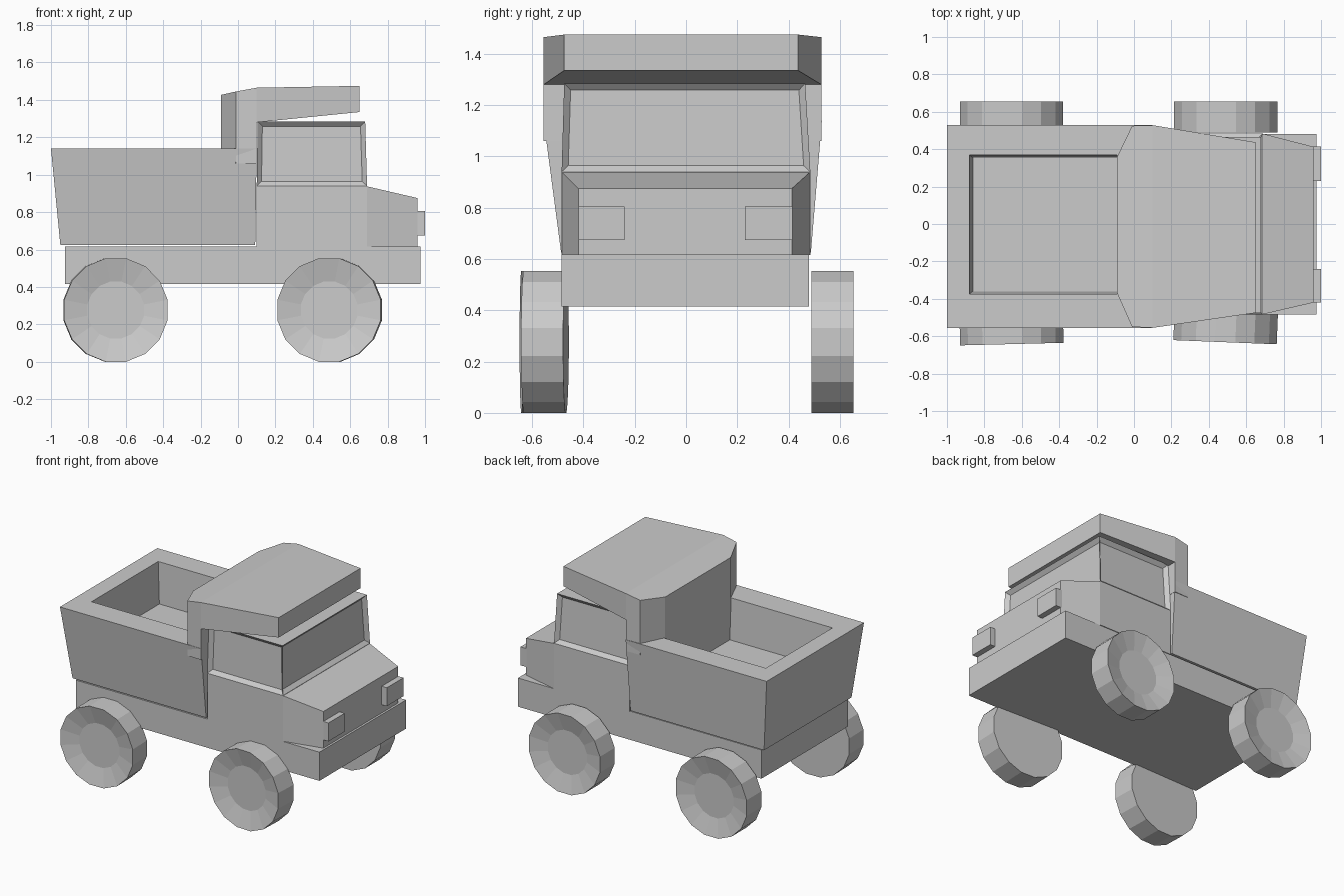
import bpy, bmesh
from math import cos, sin, pi
from mathutils import Matrix

if "Cube" in bpy.data.objects:
    bpy.data.objects.remove(bpy.data.objects["Cube"])


def loft(rings):
    """Join rings of points with quads and cap both ends."""
    bm = bmesh.new()
    vs = [[bm.verts.new(p) for p in r] for r in rings]
    n = len(vs[0])
    for a, b in zip(vs, vs[1:]):
        for i in range(n):
            j = (i + 1) % n
            bm.faces.new((a[i], a[j], b[j], b[i]))
    bm.faces.new(vs[0])
    bm.faces.new(vs[-1])
    bmesh.ops.recalc_face_normals(bm, faces=bm.faces)
    bm.normal_update()
    return bm


def finish(name, bm):
    me = bpy.data.meshes.new(name)
    bm.to_mesh(me)
    bm.free()
    ob = bpy.data.objects.new(name, me)
    bpy.context.collection.objects.link(ob)
    return ob


def flat(x0, x1, y0, y1, z):
    """Horizontal rectangle."""
    return [(x0, y0, z), (x1, y0, z), (x1, y1, z), (x0, y1, z)]


def upright(x, y0, y1, z0, z1):
    """Rectangle facing along x."""
    return [(x, y0, z0), (x, y1, z0), (x, y1, z1), (x, y0, z1)]


# Chassis slab
finish("chassis", loft([flat(-.925, .975, -.485, .48, .415),
                        flat(-.925, .975, -.485, .48, .617)]))

# Dump bed: flared tub with thick walls
finish("dump_bed", loft([flat(-.95, .092, -.487, .487, .625),
                         flat(-1.0, .10, -.555, .53, 1.14),
                         flat(-.88, -.09, -.375, .368, 1.14),
                         flat(-.862, -.09, -.36, .355, .85)]))

# Cab with recessed windows
bm = loft([flat(.10, .69, -.485, .485, .615),
           flat(.10, .69, -.485, .485, .94),
           flat(.105, .68, -.475, .465, 1.285)])
windows = [f for f in bm.faces
           if f.calc_center_median().z > 1.0 and abs(f.normal.z) < .5 and f.normal.x > -.5]
bmesh.ops.inset_individual(bm, faces=windows, thickness=.036, depth=-.025)
finish("cab", bm)

# Hood, tapering to the front
finish("hood", loft([upright(.68, -.485, .485, .615, .94),
                     upright(.96, -.42, .413, .615, .875)]))

# Headlights
for side, y0, y1 in (("right", -.42, -.24), ("left", .23, .415)):
    finish("headlight_" + side, loft([upright(.95, y0, y1, .675, .805),
                                      upright(1.0, y0, y1, .675, .805)]))

# Cab guard: roof canopy with a pillar dropping onto the bed wall
bm = loft([upright(-.09, -.37, .36, 1.28, 1.427),
           upright(-.01, -.55, .525, 1.28, 1.445),
           upright(.10, -.555, .528, 1.28, 1.465),
           upright(.65, -.475, .437, 1.335, 1.475)])
under = [f for f in bm.faces if f.normal.z < -.5 and f.calc_center_median().x < .1]
new = bmesh.ops.extrude_face_region(bm, geom=under)["geom"]
bmesh.ops.translate(bm, vec=(0, 0, -.22),
                    verts=[g for g in new if isinstance(g, bmesh.types.BMVert)])
bmesh.ops.recalc_face_normals(bm, faces=bm.faces)
finish("cab_guard", bm)


# Wheels: 16-sided, dished on the outer side
def circle(r, y):
    return [(r * cos(2 * pi * (i + .5) / 16), y, r * sin(2 * pi * (i + .5) / 16))
            for i in range(16)]


for name, x, y, side, yaw in (("rear_right", -.655, -.56, -1, .025),
                              ("front_right", .49, -.55, -1, -.04),
                              ("rear_left", -.655, .572, 1, 0),
                              ("front_left", .49, .572, 1, 0)):
    bm = loft([circle(.282, -.082 * side), circle(.282, .082 * side),
               circle(.155, .05 * side)])
    bmesh.ops.transform(bm, matrix=Matrix.Translation((x, y, .283)) @ Matrix.Rotation(yaw, 4, 'Z'),
                        verts=bm.verts)
    bmesh.ops.translate(bm, vec=(0, 0, -min(v.co.z for v in bm.verts)), verts=bm.verts)
    finish("wheel_" + name, bm)
